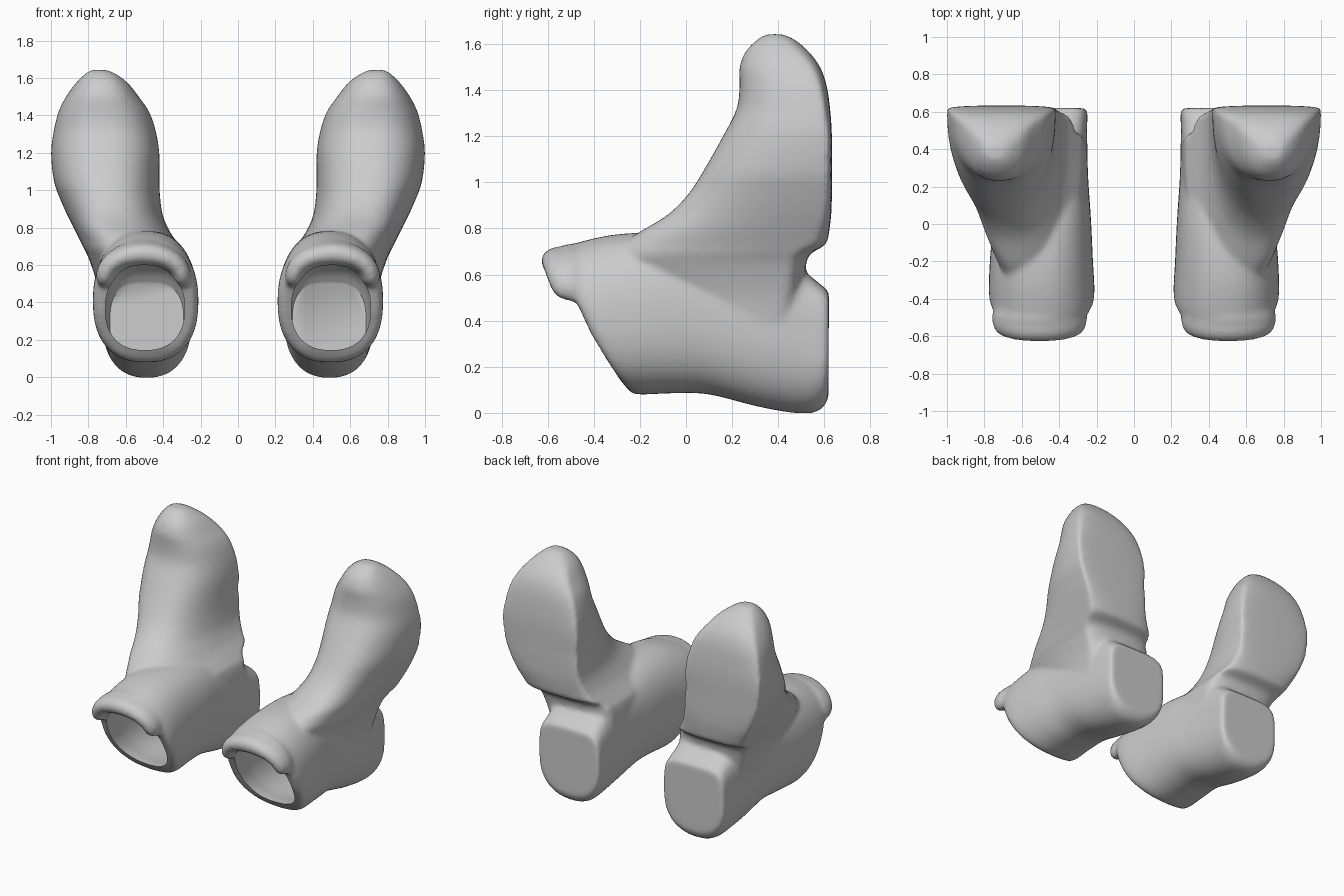
import bpy, bmesh, math

if "Cube" in bpy.data.objects:
    bpy.data.objects.remove(bpy.data.objects["Cube"])

N = 48  # points around every section
ANG = [2 * math.pi * i / N for i in range(N)]


def refine(rows, steps=5):
    """Catmull-Rom interpolation between section rows."""
    out = []
    for i in range(len(rows) - 1):
        p0, p1 = rows[max(i - 1, 0)], rows[i]
        p2, p3 = rows[i + 1], rows[min(i + 2, len(rows) - 1)]
        for s in range(steps):
            t = s / steps
            out.append([0.5 * (2 * b + (c - a) * t + (2 * a - 5 * b + 4 * c - d) * t * t
                               + (3 * b - a - 3 * c + d) * t ** 3)
                        for a, b, c, d in zip(p0, p1, p2, p3)])
    return out + [rows[-1]]


def loft(bm, rings):
    """Closed skin through a list of point rings."""
    vs = [[bm.verts.new(p) for p in r] for r in rings]
    faces = []
    for a, b in zip(vs, vs[1:]):
        n = len(a)
        faces += [bm.faces.new((a[i], a[(i + 1) % n], b[(i + 1) % n], b[i])) for i in range(n)]
    faces += [bm.faces.new(vs[0]), bm.faces.new(vs[-1])]
    bmesh.ops.recalc_face_normals(bm, faces=faces)


def spow(v, n):
    return math.copysign(abs(v) ** (2 / n), v)


def foot_ring(row):
    """Tilted ring: top y/z, bottom y/z, inner and outer x, top squareness, front bulge."""
    yt, zt, yb, zb, xi, xo, n_top, bulge = row
    ring = []
    for a in ANG:
        n = n_top if math.sin(a) > 0 else 2.4
        s, c = spow(math.sin(a), n), spow(math.cos(a), n)
        ring.append(((xi + xo) / 2 + (xo - xi) / 2 * c,
                     (yt + yb) / 2 + (yt - yb) / 2 * s - bulge * (1 - s * s) * (.6 - .5 * s),
                     (zt + zb) / 2 + (zt - zb) / 2 * s))
    return ring


def shaft_ring(row):
    """Level D-shaped ring: z, inner x, outer x, front y, back y, back bulge."""
    z, xi, xo, yf, yb, bulge = row
    ring = []
    for a in ANG:
        s = spow(math.sin(a), 2.4)
        y = yb - bulge + s * (bulge if s > 0 else yb - bulge - yf)
        ring.append(((xi + xo) / 2 + (xo - xi) / 2 * spow(math.cos(a), 2.4), y, z))
    return ring


def new_object(name, bm):
    me = bpy.data.meshes.new(name)
    bm.to_mesh(me)
    bm.free()
    ob = bpy.data.objects.new(name, me)
    bpy.context.collection.objects.link(ob)
    return ob


bm = bmesh.new()

# Foot, swept from the slanted front rim to the flat heel
foot = [(-.57, .69, -.25, .10, .24, .75, 2.3, .045), (-.50, .73, -.21, .08, .212, .775, 2.3, .04),
        (-.30, .775, -.05, .085, .22, .77, 2.3, .02), (-.05, .78, .10, .08, .23, .75, 2.4, 0),
        (.20, .74, .30, .03, .245, .74, 2.8, 0), (.45, .68, .45, .002, .25, .73, 3.2, 0),
        (.52, .61, .55, .0, .25, .725, 4, 0), (.605, .54, .60, .03, .25, .72, 5, 0),
        (.62, .52, .618, .07, .265, .705, 5, 0)]
loft(bm, [foot_ring(r) for r in refine(foot)])

# Shaft, leaning outward with a flat back
shaft = [(.30, .27, .72, -.10, .50, .15), (.50, .255, .755, -.24, .51, .10),
         (.64, .27, .80, -.34, .52, .08), (.69, .30, .825, -.33, .54, .07),
         (.73, .33, .845, -.28, .605, .06), (.78, .365, .87, -.21, .62, .05),
         (.86, .40, .91, -.08, .63, .03), (.95, .415, .95, .01, .633, .02),
         (1.05, .42, .985, .075, .633, .02), (1.20, .42, 1.0, .16, .633, .02),
         (1.32, .44, .985, .22, .625, .03), (1.42, .475, .96, .232, .61, .04),
         (1.50, .53, .92, .232, .582, .05), (1.57, .585, .87, .26, .53, .06),
         (1.62, .65, .82, .31, .47, .06), (1.643, .70, .785, .35, .42, .03)]
loft(bm, [shaft_ring(r) for r in refine(shaft, 4)])

# Rolled lip over the opening, deeper than it is tall
lip = []
for i in range(33):
    t = i / 32
    a = math.radians(-20 + 220 * t)
    k = min(1, math.sqrt(max(0.03, 1 - abs(2 * t - 1) ** 14)))
    r = (0.05 + 0.012 * max(0, math.sin(a))) * k
    ry = 0.085 * k
    cx, cz, cy = .505 + .205 * math.cos(a), .53 + .13 * math.sin(a), -.50 - .045 * math.sin(a)
    lip.append([(cx + r * math.cos(b) * math.cos(a), cy + ry * math.sin(b),
                 cz + r * math.cos(b) * math.sin(a) + .5 * ry * max(0, math.sin(a)) * max(0, math.sin(b)))
                for b in ANG[::3]])
loft(bm, lip)

boot = new_object("boot_right", bm)

# Cavity cutter behind the opening
bm = bmesh.new()
cavity = [(-.80, .60, -.52, .145, .285, .71, 2.1, 0), (-.56, .60, -.27, .145, .285, .71, 2.1, 0),
          (-.32, .70, -.12, .125, .255, .735, 2.3, 0), (.10, .70, .20, .10, .265, .715, 2.4, 0),
          (.46, .60, .46, .05, .28, .70, 3, 0), (.57, .50, .56, .07, .29, .685, 3, 0)]
loft(bm, [foot_ring(r) for r in refine(cavity)])
cutter = new_object("cavity_cutter", bm)
cutter.hide_render = True

# Fuse the parts, soften the joins, open the front
fuse = boot.modifiers.new("fuse", 'REMESH')
fuse.mode = 'VOXEL'
fuse.voxel_size = 0.014
soft = boot.modifiers.new("soften", 'SMOOTH')
soft.factor = 0.5
soft.iterations = 9
cut = boot.modifiers.new("opening", 'BOOLEAN')
cut.operation = 'DIFFERENCE'
cut.solver = 'EXACT'
cut.object = cutter

bpy.context.view_layer.update()
dg = bpy.context.evaluated_depsgraph_get()
baked = bpy.data.meshes.new_from_object(boot.evaluated_get(dg))
boot.modifiers.clear()
boot.data = baked
bpy.data.objects.remove(cutter)

# Mirrored left boot
bm = bmesh.new()
bm.from_mesh(baked)
for v in bm.verts:
    v.co.x *= -1
bmesh.ops.reverse_faces(bm, faces=bm.faces[:])
left = new_object("boot_left", bm)

for ob in (boot, left):
    bpy.ops.object.select_all(action='DESELECT')
    ob.select_set(True)
    bpy.context.view_layer.objects.active = ob
    bpy.ops.object.shade_smooth_by_angle(angle=math.radians(50))
